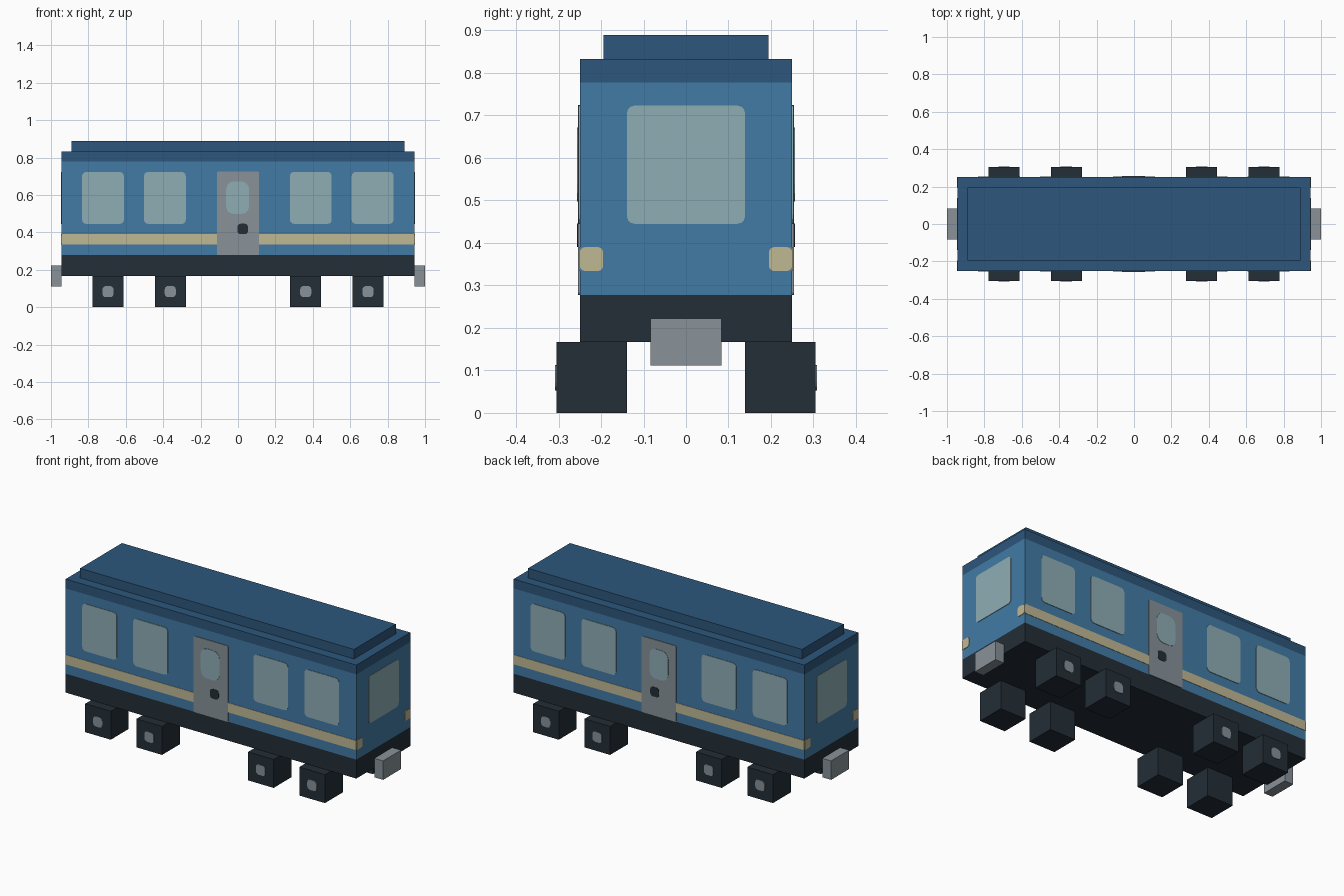
import bpy, bmesh, math
from mathutils import Vector

cube = bpy.data.objects.get("Cube")
if cube:
    bpy.data.objects.remove(cube, do_unlink=True)


def make_material(name, rgb):
    lin = [((c / 255 + 0.055) / 1.055) ** 2.4 for c in rgb] + [1]
    m = bpy.data.materials.new(name)
    m.use_nodes = True
    m.diffuse_color = lin
    m.node_tree.nodes["Principled BSDF"].inputs["Base Color"].default_value = lin
    return m


blue = make_material("body blue", (66, 123, 166))
navy = make_material("roof navy", (45, 87, 124))
black = make_material("chassis black", (35, 46, 55))
grey = make_material("metal grey", (136, 146, 153))
glass = make_material("pale glass", (141, 174, 181))
cream = make_material("stripe cream", (192, 184, 148))


def finish(bm, name, mats):
    bmesh.ops.recalc_face_normals(bm, faces=bm.faces)
    me = bpy.data.meshes.new(name)
    bm.to_mesh(me)
    bm.free()
    for m in mats:
        me.materials.append(m)
    ob = bpy.data.objects.new(name, me)
    bpy.context.collection.objects.link(ob)
    return ob


def box_bmesh(lo, hi):
    bm = bmesh.new()
    bmesh.ops.create_cube(bm, size=1)
    for v in bm.verts:
        v.co = [lo[i] + (v.co[i] + 0.5) * (hi[i] - lo[i]) for i in range(3)]
    return bm


def box(name, lo, hi, mat):
    return finish(box_bmesh(lo, hi), name, [mat])


L, W = 0.943, 0.25      # half length and half width of the body


def plate(name, axis, sign, base, u, z, w, h, r, mat, thick=0.003, steps=3):
    """Thin rounded panel on a wall facing along the axis; u runs along the wall."""
    bm = bmesh.new()
    pts = []
    for k, (su, sz) in enumerate([(1, 1), (-1, 1), (-1, -1), (1, -1)]):
        for i in range(steps + 1 if r else 1):
            a = math.pi / 2 * (k + i / steps)
            pts.append((u + su * (w / 2 - r) + r * math.cos(a),
                        z + sz * (h / 2 - r) + r * math.sin(a)))
            if not r:
                pts[-1] = (u + su * w / 2, z + sz * h / 2)
    inner = sign * (base - 0.002)
    step = sign * (thick + 0.002)
    if axis == "x":
        verts, push = [(inner, p, q) for p, q in pts], Vector((step, 0, 0))
    else:
        verts, push = [(p, inner, q) for p, q in pts], Vector((0, step, 0))
    face = bm.faces.new([bm.verts.new(v) for v in verts])
    ext = bmesh.ops.extrude_face_region(bm, geom=[face], use_keep_orig=True)
    bmesh.ops.translate(bm, vec=push,
                        verts=[g for g in ext["geom"] if isinstance(g, bmesh.types.BMVert)])
    return finish(bm, name, [mat])


# Body shell, banded by height into chassis, walls and roof edge
SILL, EAVE = 0.278, 0.778
bm = box_bmesh((-L, -W, 0.167), (L, W, 0.833))
for z in (SILL, EAVE):
    bmesh.ops.bisect_plane(bm, geom=bm.verts[:] + bm.edges[:] + bm.faces[:],
                           plane_co=(0, 0, z), plane_no=(0, 0, 1))
for f in bm.faces:
    z = f.calc_center_median().z
    f.material_index = 0 if z < SILL else 1 if z < EAVE else 2
finish(bm, "carriage_body", [black, blue, navy])

# Raised roof panel
box("roof_top", (-0.889, -0.194, 0.833), (0.889, 0.194, 0.889), navy)

# Long sides: stripe, windows, door, wheels
for side, s in (("front", -1), ("back", 1)):
    plate(f"{side}_stripe", "y", s, W, 0, 0.362, 2 * L, 0.056, 0, cream, 0.002)
    for i, x in enumerate((-0.722, -0.391, 0.389, 0.72)):
        plate(f"{side}_window_{i}", "y", s, W, x, 0.584, 0.224, 0.278, 0.022, glass)
    plate(f"{side}_door", "y", s, W, 0, 0.501, 0.224, 0.446, 0.006, grey, 0.004)
    plate(f"{side}_door_window", "y", s, W, -0.002, 0.585, 0.122, 0.174, 0.04, glass, 0.006)
    plate(f"{side}_door_handle", "y", s, W, 0.025, 0.418, 0.056, 0.056, 0.016, black, 0.006)
    for i, x in enumerate((-0.695, -0.362, 0.362, 0.695)):
        ys = sorted((s * 0.139, s * 0.305))
        box(f"{side}_wheel_{i}", (x - 0.083, ys[0], 0), (x + 0.083, ys[1], 0.167), black)
        plate(f"{side}_wheel_hub_{i}", "y", s, 0.305, x, 0.083, 0.06, 0.06, 0.018, grey)

# Ends: window, stripe returns and coupler
for side, s in (("left", 1), ("right", -1)):
    plate(f"{side}_end_window", "x", s, L, 0, 0.584, 0.278, 0.278, 0.018, glass)
    for j, t in (("front", -1), ("back", 1)):
        plate(f"{side}_stripe_return_{j}", "x", s, L, t * 0.2225, 0.362,
              0.055, 0.056, 0.012, cream)
    xs = sorted((s * L, s))
    box(f"{side}_coupler", (xs[0], -0.083, 0.111), (xs[1], 0.083, 0.222), grey)
